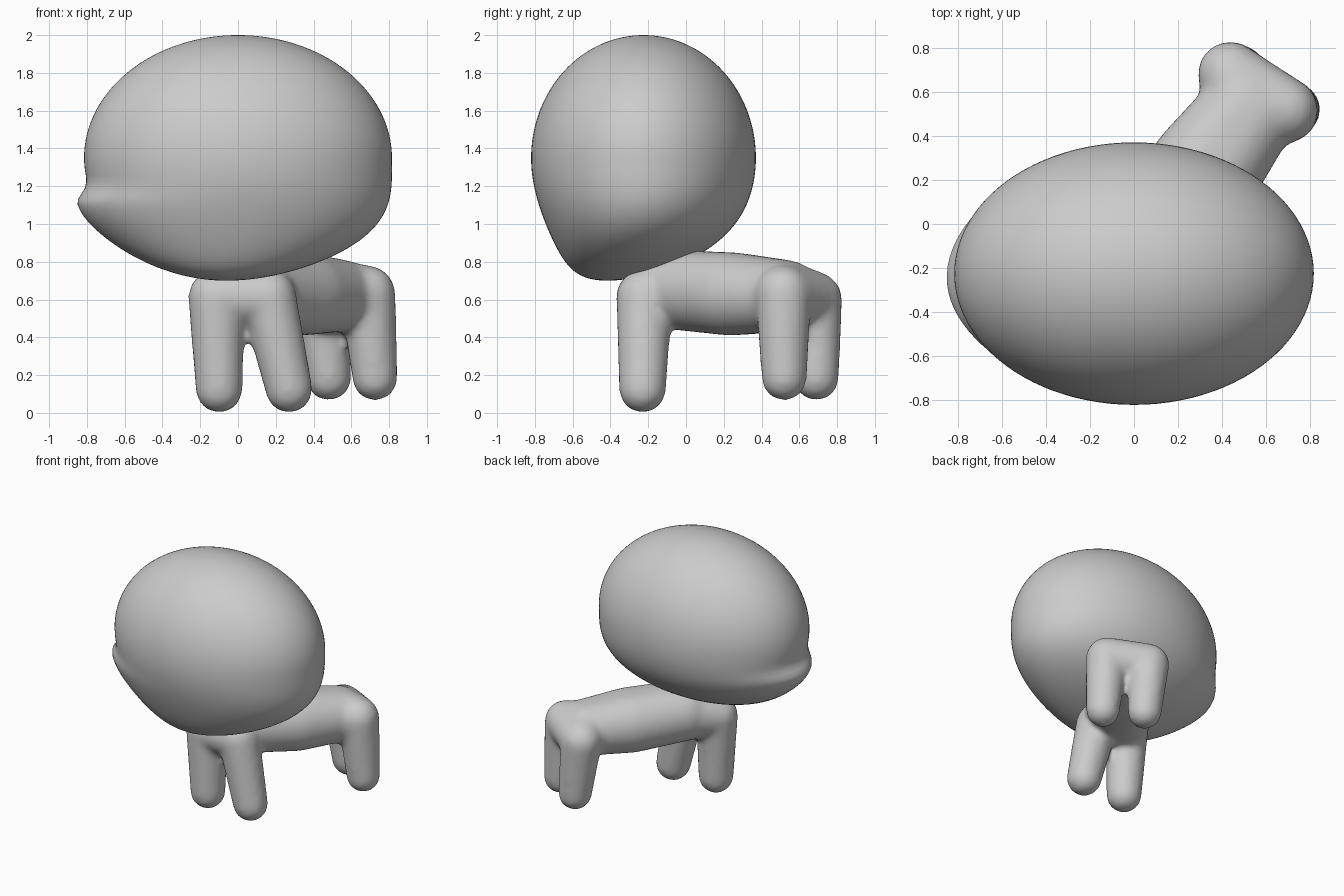
import bpy, bmesh, math
from mathutils import Vector, Matrix

if "Cube" in bpy.data.objects:
    bpy.data.objects.remove(bpy.data.objects["Cube"])


def smooth_object(name, bm):
    mesh = bpy.data.meshes.new(name)
    bm.to_mesh(mesh)
    bm.free()
    mesh.shade_smooth()
    obj = bpy.data.objects.new(name, mesh)
    bpy.context.collection.objects.link(obj)
    return obj


def add_hull(target, balls):
    """Rounded limb: convex hull around (x, y, z, radius) balls."""
    bm = bmesh.new()
    for x, y, z, r in balls:
        bmesh.ops.create_uvsphere(bm, u_segments=24, v_segments=14, radius=r,
                                  matrix=Matrix.Translation((x, y, z)))
    bmesh.ops.delete(bm, geom=bm.faces[:], context='FACES_ONLY')
    bmesh.ops.delete(bm, geom=bm.edges[:], context='EDGES_FACES') if not bm.verts else None
    points = [v.co.copy() for v in bm.verts]
    bm.free()
    bm = bmesh.new()
    for p in points:
        bm.verts.new(p)
    bmesh.ops.convex_hull(bm, input=bm.verts[:])
    loose = [v for v in bm.verts if not v.link_faces]
    bmesh.ops.delete(bm, geom=loose, context='VERTS')
    mesh = bpy.data.meshes.new("hull")
    bm.to_mesh(mesh)
    bm.free()
    target.from_mesh(mesh)
    bpy.data.meshes.remove(mesh)


# Head: big ellipsoid, chin pulled forward, lip ridge on the -x side
bm = bmesh.new()
bmesh.ops.create_uvsphere(bm, u_segments=96, v_segments=64, radius=1)
for v in bm.verts:
    n = v.co.copy()
    x, y, z = n.x * 0.815, n.y * 0.595 - 0.225, n.z * 0.65 + 1.35
    if n.z < 0:
        t = -n.z
        x *= 1 + 0.6 * t * t * (1 - t)
        x -= 0.06 * t ** 4
        y -= 0.19 * t ** 4
    if n.x < 0:
        side = math.exp(-((y + 0.28) / 0.32) ** 2) * min(1, -n.x * 1.5)
        dz = z - 1.11
        ridge = math.exp(-(dz / (0.055 if dz > 0 else 0.17)) ** 2)
        groove = math.exp(-((z - 1.23) / 0.06) ** 2)
        push = side * (0.055 * ridge - 0.012 * groove)
        flat = Vector((n.x, n.y * 0.6, 0)).normalized()
        x += flat.x * push
        y += flat.y * push
    v.co = (x, y, max(z, 0.695))
smooth_object("head", bm)

# Body: torso running diagonally backwards, blended with four legs
front_left, front_right = (-0.115, -0.22, 0.61, 0.15), (0.16, -0.22, 0.61, 0.15)
rear_left, rear_right = (0.435, 0.68, 0.60, 0.148), (0.685, 0.515, 0.63, 0.15)
legs = [
    (front_left, (-0.10, -0.23, 0.125, 0.125)),
    (front_right, (0.27, -0.23, 0.125, 0.125)),
    (rear_left, (0.48, 0.69, 0.185, 0.12)),
    (rear_right, (0.725, 0.52, 0.185, 0.12)),
]
bm = bmesh.new()
for leg in legs:
    add_hull(bm, leg)
add_hull(bm, [front_left, front_right, (0.09, -0.03, 0.65, 0.21)])
add_hull(bm, [rear_left, rear_right, (0.52, 0.51, 0.62, 0.19)])
add_hull(bm, [(0.07, -0.04, 0.65, 0.21), (0.12, -0.06, 0.65, 0.21),
              (0.29, 0.26, 0.63, 0.22), (0.35, 0.22, 0.63, 0.22)])
add_hull(bm, [(0.29, 0.26, 0.63, 0.22), (0.35, 0.22, 0.63, 0.22),
              (0.50, 0.53, 0.62, 0.19), (0.55, 0.50, 0.62, 0.19)])
body = smooth_object("body_with_legs", bm)
remesh = body.modifiers.new("blend", 'REMESH')
remesh.mode = 'VOXEL'
remesh.voxel_size = 0.022
remesh.use_smooth_shade = True
soften = body.modifiers.new("soften", 'SMOOTH')
soften.factor = 0.5
soften.iterations = 10
